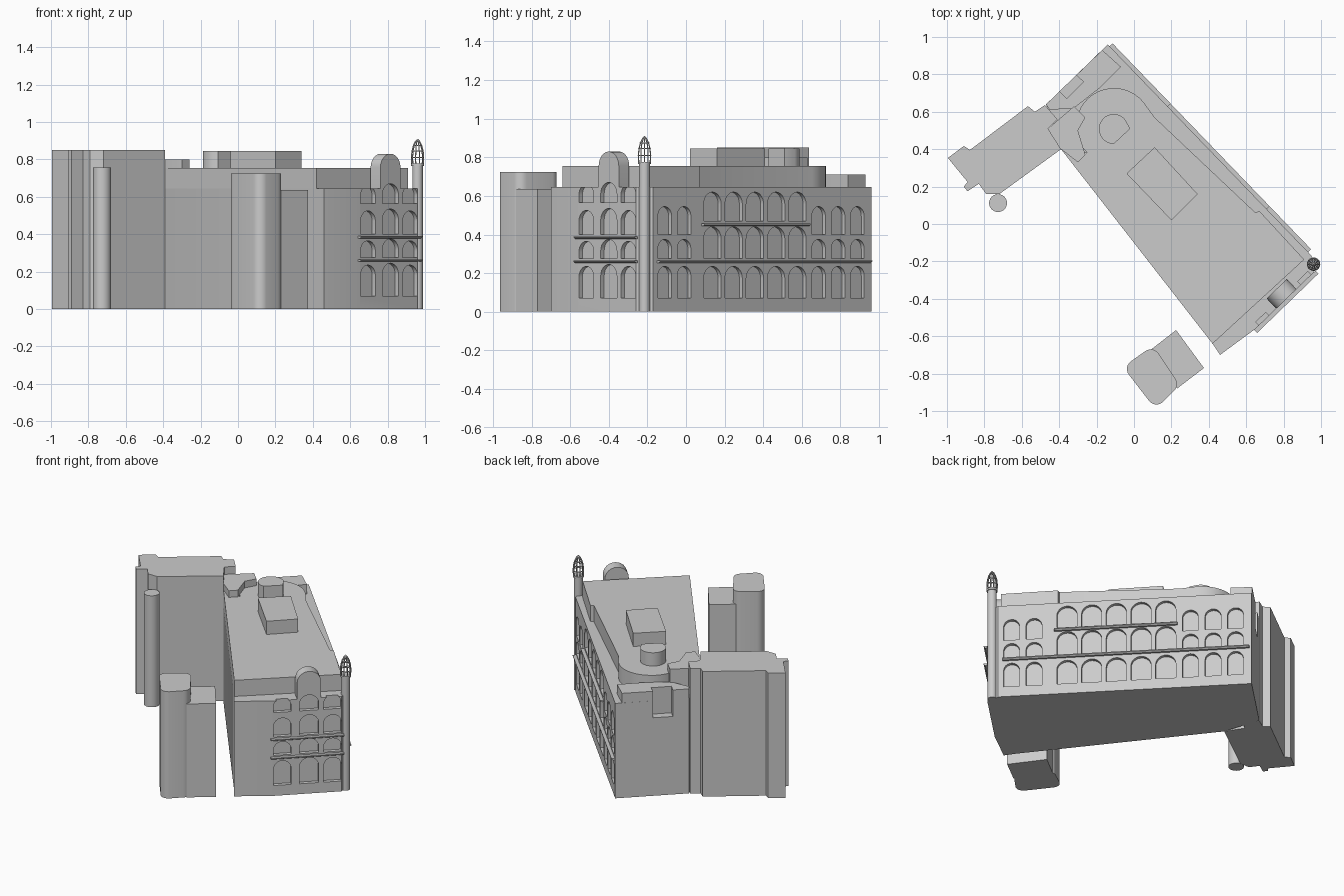
import bpy, bmesh, math
from mathutils import Vector

cube = bpy.data.objects.get("Cube")
if cube:
    bpy.data.objects.remove(cube)

stone = bpy.data.materials.new("grey_stone")
stone.use_nodes = True
stone.diffuse_color = (0.6, 0.6, 0.6, 1)
stone.node_tree.nodes["Principled BSDF"].inputs["Base Color"].default_value = (0.6, 0.6, 0.6, 1)


def finish(name, bm):
    bmesh.ops.recalc_face_normals(bm, faces=bm.faces)
    mesh = bpy.data.meshes.new(name)
    bm.to_mesh(mesh)
    bm.free()
    mesh.materials.append(stone)
    obj = bpy.data.objects.new(name, mesh)
    bpy.context.collection.objects.link(obj)
    return obj


def sweep(bm, points, offset):
    """Closed prism: a flat outline moved along an offset."""
    a = [bm.verts.new(p) for p in points]
    b = [bm.verts.new(Vector(p) + Vector(offset)) for p in points]
    bm.faces.new(a)
    bm.faces.new(b)
    for i in range(len(a)):
        j = (i + 1) % len(a)
        bm.faces.new((a[i], a[j], b[j], b[i]))


def block(name, outline, z0, z1):
    bm = bmesh.new()
    sweep(bm, [(x, y, z0) for x, y in outline], (0, 0, z1 - z0))
    return finish(name, bm)


def arc(cx, cy, r, start, end, n=14):
    angles = [math.radians(start + (end - start) * i / n) for i in range(n + 1)]
    return [(cx + r * math.cos(a), cy + r * math.sin(a)) for a in angles]


class Wall:
    """Straight facade; parts are placed by distance along it."""
    def __init__(self, start, end):
        self.start = Vector((*start, 0))
        self.dir = (Vector((*end, 0)) - self.start).normalized()
        self.out = self.dir.cross(Vector((0, 0, 1)))

    def at_x(self, x):
        return (x - self.start.x) / self.dir.x

    def at_y(self, y):
        return (y - self.start.y) / self.dir.y

    def arch(self, bm, s, width, z0, z1, front, back):
        r = width / 2
        shape = [(-r, z0), (r, z0)] + arc(0, z1 - r, r, 0, 180, 12)
        pts = [self.start + self.dir * (s + u) + self.out * front + Vector((0, 0, z)) for u, z in shape]
        sweep(bm, pts, self.out * (back - front))

    def band(self, name, s0, s1, z):
        bm = bmesh.new()
        shape = [(0, z - 0.007), (0.012, z - 0.007), (0.022, z), (0.022, z + 0.006), (0, z + 0.006)]
        pts = [self.start + self.dir * s0 + self.out * d + Vector((0, 0, h)) for d, h in shape]
        sweep(bm, pts, self.dir * (s1 - s0))
        return finish(name, bm)


long_wall = Wall((0.95, -0.17), (-0.14, 0.96))
short_wall = Wall((0.65, -0.56), (0.96, -0.26))
EAVES = 0.645

# Main body
body = block("main_body", [(-0.14, 0.96), (0.95, -0.17), (0.96, -0.26), (0.65, -0.56), (0.46, -0.7),
                           (0.42, -0.64), (-0.39, 0.4), (-0.47, 0.64)], 0, EAVES)

# Set-back top storey with rounded end
block("top_storey", [(-0.39, 0.4), (0.42, -0.64), (0.91, -0.19), (0.67, 0.07), (0.65, 0.06), (0.11, 0.57)]
      + arc(-0.107, 0.524, 0.203, 40, 225, 20), EAVES, 0.755)
block("roof_box", [(0.11, 0.41), (0.34, 0.16), (0.2, 0.02), (-0.04, 0.27)], 0.755, 0.845)
block("roof_drum", [(-0.02, 0.51)] + arc(-0.108, 0.508, 0.08, 45, 270), 0.755, 0.845)
block("corner_roof", [(-0.46, 0.51), (-0.32, 0.63), (-0.26, 0.57), (-0.3, 0.5), (-0.26, 0.37),
                      (-0.3, 0.33), (-0.39, 0.4)], EAVES, 0.8)
parapet = block("end_parapet", [(-0.17, 0.93), (-0.07, 0.84), (-0.18, 0.73), (-0.32, 0.62), (-0.45, 0.61),
                                (-0.47, 0.64)], EAVES, 0.71)

# Round-topped gable flush with the short wall
bm = bmesh.new()
short_wall.arch(bm, short_wall.at_x(0.815), 0.15, EAVES, 0.83, 0, -0.075)
gable = finish("round_gable", bm)

# Window recesses
bm = bmesh.new()
low, mid, high = (0.07, 0.235), (0.275, 0.375), (0.4, 0.545)
side_rows = (low, mid, high)
centre_rows = (low, (0.275, 0.44), (0.47, 0.62))


def long_windows(columns, width, rows):
    for y in columns:
        for z0, z1 in rows:
            long_wall.arch(bm, long_wall.at_y(y), width, z0, z1, 0.03, -0.022)


long_windows((-0.11, -0.01, 0.687, 0.788, 0.888), 0.098, side_rows)
long_windows([0.137 + 0.11 * i for i in range(5)], 0.125, centre_rows)
for x in (0.695, 0.815, 0.92):
    grow = 0.01 if x == 0.815 else 0
    for z0, z1 in (low, (0.275, 0.365), (0.4, 0.525), (0.565, 0.66)):
        short_wall.arch(bm, short_wall.at_x(x), 0.11 + grow, z0, z1 + grow, 0.03, -0.025)
# Open niche in the end wall
sweep(bm, [(x, y, 0.53) for x, y in ((-0.44, 0.755), (-0.355, 0.84), (-0.27, 0.76), (-0.36, 0.67))], (0, 0, 0.4))
cutter = finish("recess_cutter", bm)
cutter.hide_render = True
for obj in (body, parapet, gable):
    mod = obj.modifiers.new("recesses", "BOOLEAN")
    mod.operation = "DIFFERENCE"
    mod.solver = "EXACT"
    mod.object = cutter
    bpy.context.view_layer.objects.active = obj
    bpy.ops.object.modifier_apply(modifier=mod.name)
bpy.data.objects.remove(cutter)

# String courses
long_wall.band("long_lower_band", long_wall.at_y(-0.15), long_wall.at_y(0.95), 0.26)
long_wall.band("long_upper_band", long_wall.at_y(0.08), long_wall.at_y(0.63), 0.45)
for name, z in (("short_lower_band", 0.26), ("short_upper_band", 0.385)):
    short_wall.band(name, -0.01, short_wall.at_x(0.97), z)

# Corner turret with open ribbed crown
tx, ty = 0.96, -0.215
block("turret_shaft", arc(tx, ty, 0.028, 0, 345, 23), 0, 0.77)
block("turret_collar", arc(tx, ty, 0.034, 0, 345, 23), 0.765, 0.777)
curve = bpy.data.curves.new("turret_crown", "CURVE")
curve.dimensions = "3D"
curve.bevel_depth = 0.003
curve.bevel_resolution = 1
profile = [(0.031, 0.775), (0.033, 0.81), (0.03, 0.845), (0.022, 0.875), (0.011, 0.897), (0, 0.908)]


def wire(points, closed=False):
    spline = curve.splines.new("POLY")
    spline.points.add(len(points) - 1)
    for point, co in zip(spline.points, points):
        point.co = (*co, 1)
    spline.use_cyclic_u = closed


for k in range(10):
    a = math.tau * k / 10
    wire([(tx + r * math.cos(a), ty + r * math.sin(a), z) for r, z in profile])
for r, z in profile[1:4]:
    wire([(x, y, z) for x, y in arc(tx, ty, r, 0, 342, 19)], True)
crown = bpy.data.objects.new("turret_crown", curve)
curve.materials.append(stone)
bpy.context.collection.objects.link(crown)

# Attached wing and its round stair tower
block("side_wing", [(-0.995, 0.353), (-0.91, 0.417), (-0.877, 0.396), (-0.567, 0.63), (-0.53, 0.6),
                    (-0.476, 0.636), (-0.41, 0.56), (-0.46, 0.51), (-0.39, 0.4), (-0.72, 0.16), (-0.79, 0.16),
                    (-0.83, 0.215), (-0.89, 0.175), (-0.91, 0.2), (-0.89, 0.225)], 0, 0.85)
block("stair_tower", arc(-0.727, 0.112, 0.048, 0, 345, 23), 0, 0.757)

# Detached small house in two heights
block("house_low", [(0.225, -0.567), (0.374, -0.77), (0.23, -0.88), (0.08, -0.68)], 0, 0.635)
block("house_tall", arc(0.012, -0.775, 0.05, 218, 127, 6)[::1] + arc(0.09, -0.72, 0.05, 127, 37, 6)
      + arc(0.18, -0.855, 0.05, 37, -53, 6) + arc(0.12, -0.915, 0.05, -53, -142, 6), 0, 0.725)

# Smooth the curved walls, keep edges sharp
bpy.ops.object.select_all(action="DESELECT")
for obj in bpy.context.scene.objects:
    if obj.type == "MESH" and stone.name in obj.data.materials:
        obj.select_set(True)
        bpy.context.view_layer.objects.active = obj
bpy.ops.object.shade_smooth_by_angle(angle=math.radians(30))
